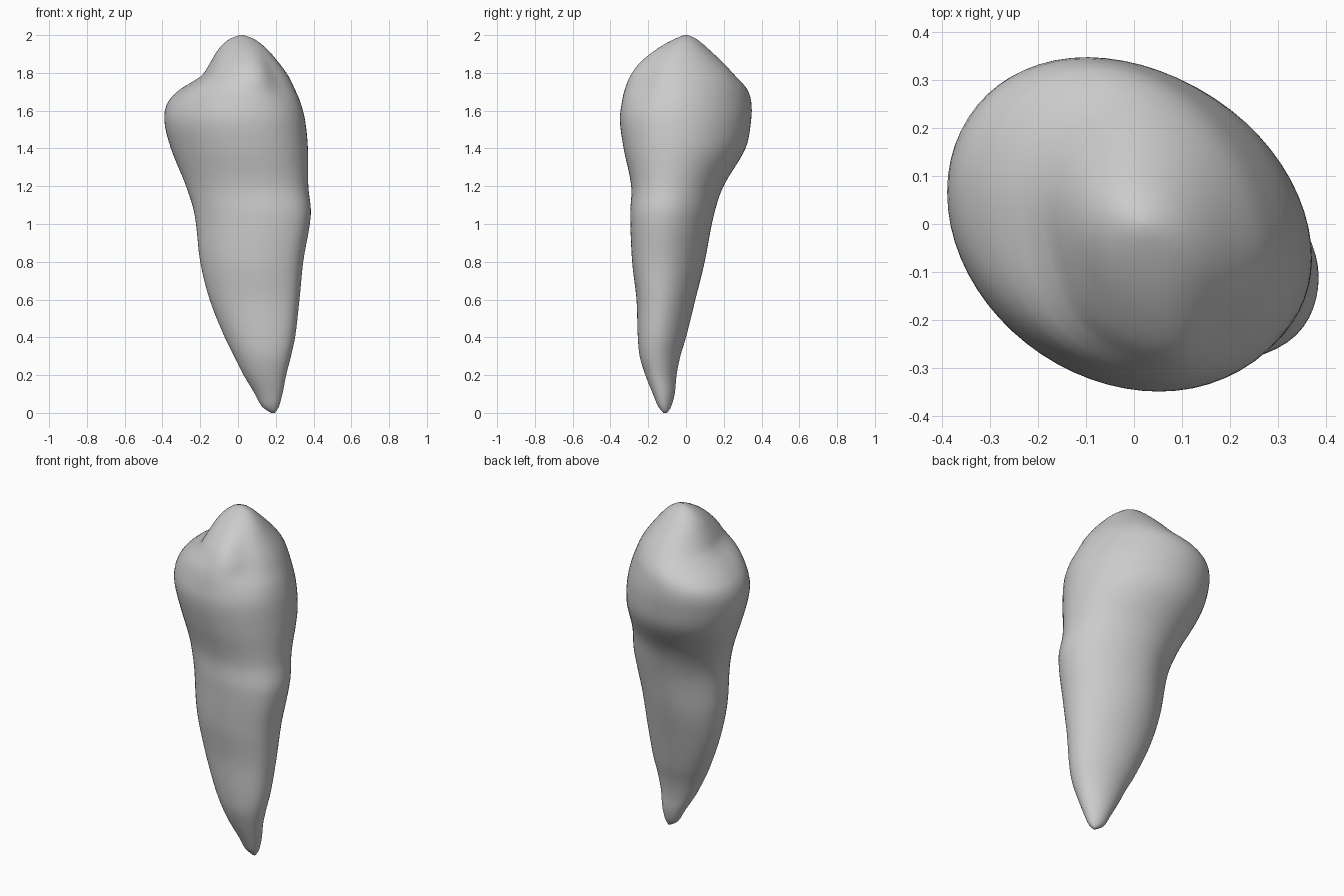
import bpy, bmesh, math

if "Cube" in bpy.data.objects:
    bpy.data.objects.remove(bpy.data.objects["Cube"], do_unlink=True)

SEGMENTS = 64

# Cross-section extents: height, x min, x max, y min, y max
SECTIONS = [
    (0.00, .175, .195, -.12, -.10), (0.03, .13, .215, -.145, -.08),
    (0.10, .09, .235, -.175, -.06), (0.20, .03, .255, -.215, -.05),
    (0.30, -.02, .28, -.245, -.03), (0.40, -.07, .302, -.255, 0),
    (0.60, -.15, .325, -.262, .05), (0.80, -.20, .345, -.285, .10),
    (1.05, -.23, .385, -.295, .15), (1.20, -.275, .372, -.29, .20),
    (1.40, -.355, .37, -.33, .315), (1.55, -.39, .355, -.35, .345),
    (1.65, -.37, .33, -.34, .345), (1.72, -.30, .30, -.325, .32),
    (1.78, -.20, .27, -.30, .265), (1.85, -.15, .22, -.25, .20),
    (1.93, -.10, .15, -.15, .115), (1.98, -.045, .085, -.06, .055),
    (2.00, .01, .03, -.01, .01),
]

# Local swells and hollows: angle, angular width, height, height spread, amount
RELIEF = [
    (3.95, .35, 1.78, .10, .05),    # front ridge of the main cusp
    (3.30, .30, 1.74, .08, -.03),   # groove beside the side shoulder
    (5.50, .45, 1.79, .13, -.13),   # flat facet on the left front of the cusp
    (5.55, .35, 0.75, .45, .04),    # squarer left front edge of the root
    (2.20, .40, 1.00, .30, -.05),   # hollow on the back of the neck
]


def slope(i):
    a, b = SECTIONS[max(i - 1, 0)], SECTIONS[min(i + 1, len(SECTIONS) - 1)]
    return [(q - p) / (b[0] - a[0]) for p, q in zip(a, b)]


def blend(i, t):
    """Smooth cubic between section i and the next one."""
    a, b = SECTIONS[i], SECTIONS[i + 1]
    h = b[0] - a[0]
    s = t * t * (3 - 2 * t)
    return [p + (q - p) * s + h * (m * t * (1 - t) ** 2 - n * t * t * (1 - t))
            for p, q, m, n in zip(a, b, slope(i), slope(i + 1))]


def near(value, centre, width):
    return math.exp(-((value - centre) / width) ** 2)


def ring_points(section):
    z, x0, x1, y0, y1 = section
    skew = 0.09 + 0.03 * near(z, 1.68, .1)
    for j in range(SEGMENTS):
        a = math.tau * j / SEGMENTS
        r = 1 + sum(amount * near(a, angle, width) * near(z, height, spread)
                    for angle, width, height, spread, amount in RELIEF)
        yield ((x0 + x1) / 2 + r * (x1 - x0) / 2 * math.cos(a + skew),
               (y0 + y1) / 2 + r * (y1 - y0) / 2 * math.sin(a - skew), z)


# Loft the tooth from root tip to cusp
bm = bmesh.new()
levels = []
for i in range(len(SECTIONS) - 1):
    steps = max(2, round((SECTIONS[i + 1][0] - SECTIONS[i][0]) / 0.025))
    levels += [blend(i, k / steps) for k in range(steps)]
levels.append(SECTIONS[-1])
rings = [[bm.verts.new(p) for p in ring_points(s)] for s in levels]
for low, high in zip(rings, rings[1:]):
    for j in range(SEGMENTS):
        k = (j + 1) % SEGMENTS
        bm.faces.new((low[j], low[k], high[k], high[j]))
bm.faces.new(rings[0][::-1])
bm.faces.new(rings[-1])
for face in bm.faces:
    face.smooth = True

mesh = bpy.data.meshes.new("tooth")
bm.to_mesh(mesh)
bm.free()
tooth = bpy.data.objects.new("tooth", mesh)
bpy.context.collection.objects.link(tooth)

# Plain grey material
grey = bpy.data.materials.new("plain grey")
grey.use_nodes = True
colour = (0.6, 0.6, 0.6, 1)
grey.diffuse_color = colour
grey.node_tree.nodes["Principled BSDF"].inputs["Base Color"].default_value = colour
mesh.materials.append(grey)
